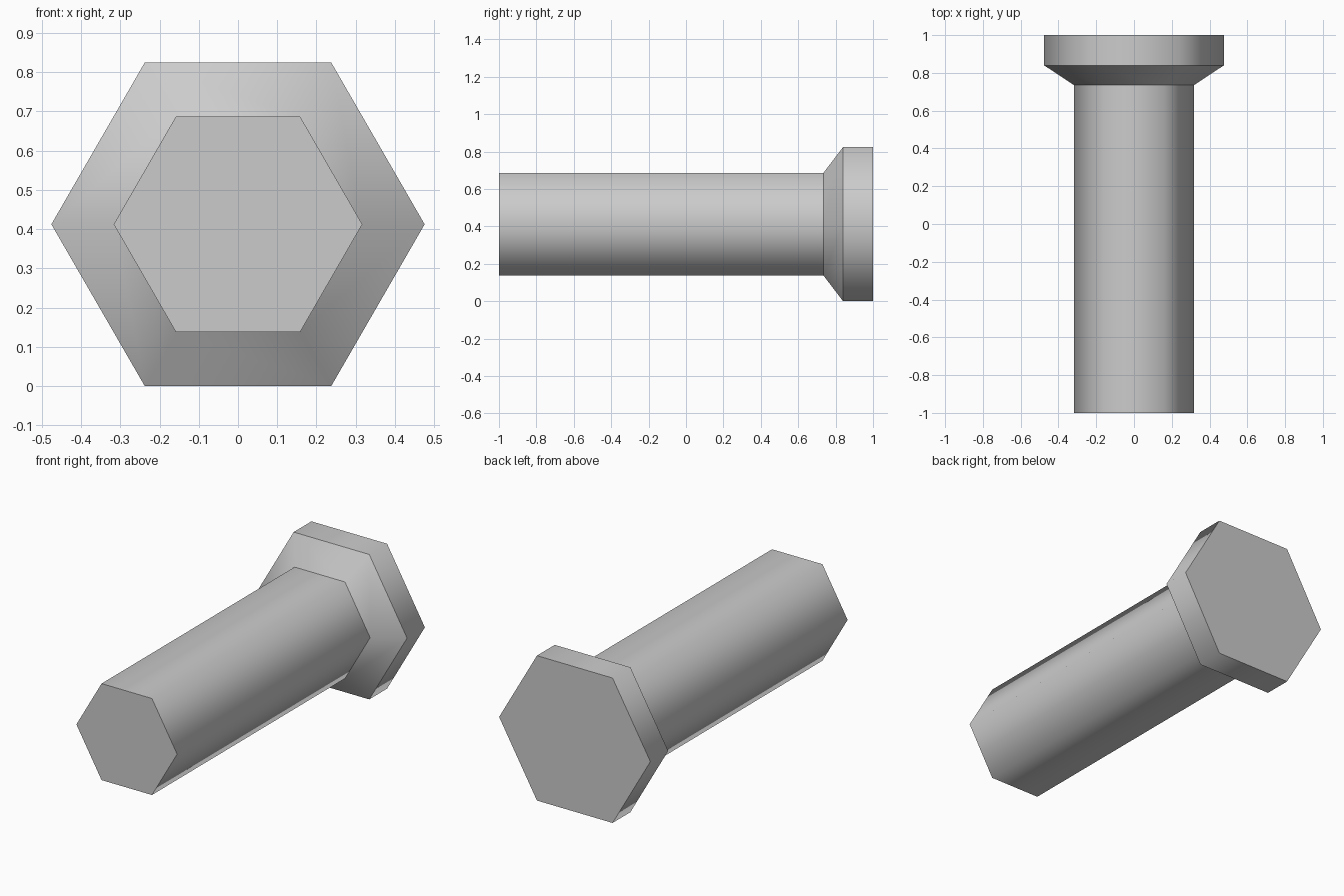
import bpy, bmesh, math

if "Cube" in bpy.data.objects:
    bpy.data.objects.remove(bpy.data.objects["Cube"])

SIDES = 6
HEAD_R = 0.476
CENTRE_Z = HEAD_R * math.cos(math.pi / SIDES)  # lower flat of the head rests on z = 0

grey = bpy.data.materials.new("plain grey")
grey.diffuse_color = (0.6, 0.6, 0.6, 1.0)
grey.use_nodes = True
grey.node_tree.nodes["Principled BSDF"].inputs["Base Color"].default_value = grey.diffuse_color

# Profile along the axis: (y, corner radius) for shaft, flare and head rim
PROFILE = [(-1.0, 0.317), (0.735, 0.317), (0.84, HEAD_R), (1.0, HEAD_R)]


def hex_ring(bm, y, r):
    angles = [2 * math.pi * i / SIDES for i in range(SIDES)]
    return [bm.verts.new((r * math.cos(a), y, CENTRE_Z + r * math.sin(a))) for a in angles]


bm = bmesh.new()
rings = [hex_ring(bm, y, r) for y, r in PROFILE]

# Side walls, smooth around the axis
for a, b in zip(rings, rings[1:]):
    for i in range(SIDES):
        j = (i + 1) % SIDES
        bm.faces.new((a[i], a[j], b[j], b[i])).smooth = True

# Flat end caps
bm.faces.new(rings[0])
bm.faces.new(rings[-1])
bmesh.ops.recalc_face_normals(bm, faces=bm.faces)

# Ring edges stay crisp, lengthwise edges stay smooth
for e in bm.edges:
    if abs(e.verts[0].co.y - e.verts[1].co.y) < 1e-5:
        e.smooth = False

mesh = bpy.data.meshes.new("hex_bolt")
bm.to_mesh(mesh)
bm.free()
mesh.materials.append(grey)
bolt = bpy.data.objects.new("hex_bolt", mesh)
bpy.context.collection.objects.link(bolt)
